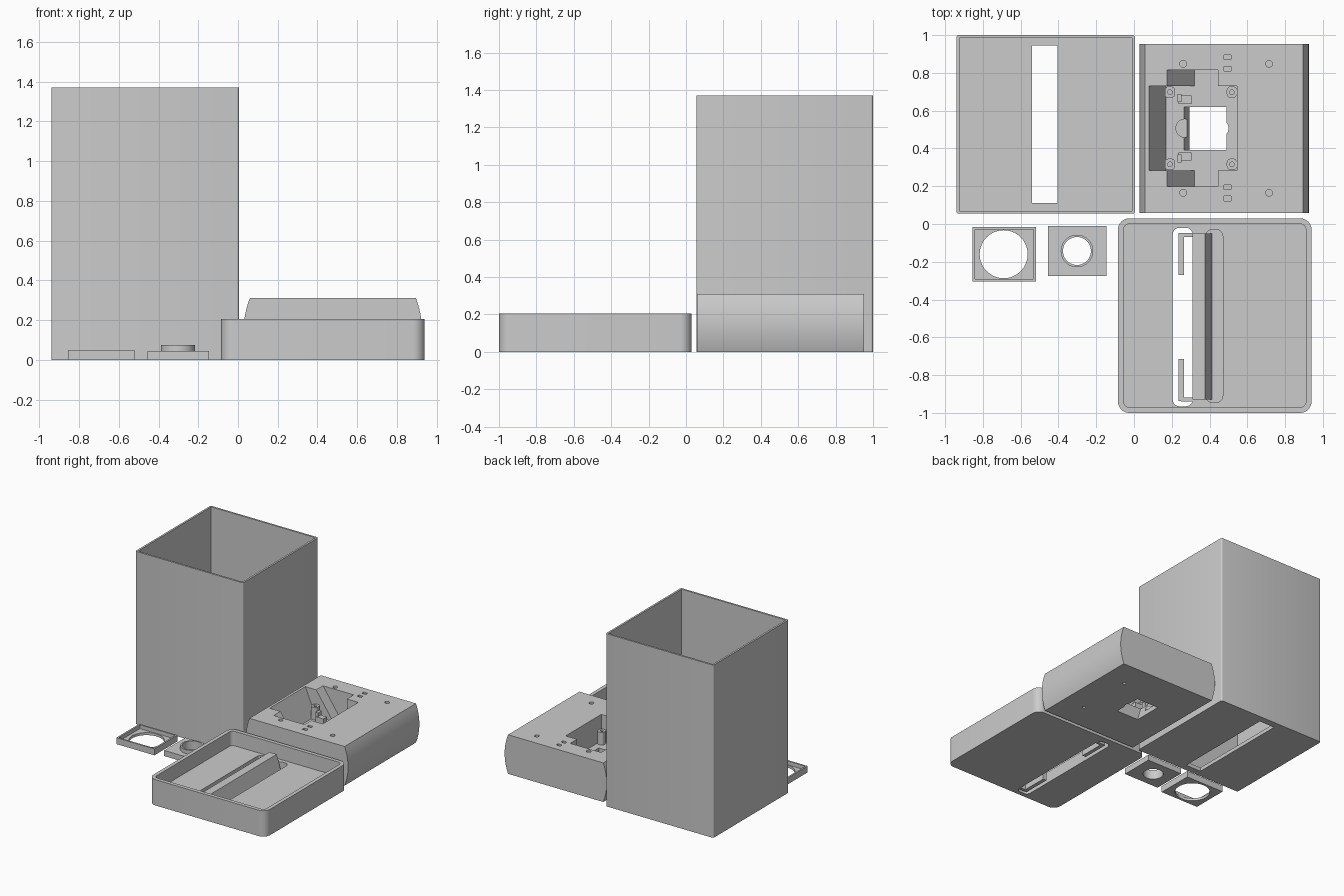
import bpy, bmesh, math
from mathutils import Vector

if "Cube" in bpy.data.objects:
    bpy.data.objects.remove(bpy.data.objects["Cube"])

grey = bpy.data.materials.new("light_grey")
grey.diffuse_color = (0.6, 0.6, 0.6, 1)
grey.use_nodes = True
grey.node_tree.nodes["Principled BSDF"].inputs["Base Color"].default_value = grey.diffuse_color


def solid(name, base, shift):
    """Closed prism from a loop of 3D points pushed along a vector."""
    bm = bmesh.new()
    low = [bm.verts.new(p) for p in base]
    high = [bm.verts.new(Vector(p) + Vector(shift)) for p in base]
    n = len(base)
    bm.faces.new(low[::-1])
    bm.faces.new(high)
    for i in range(n):
        bm.faces.new((low[i], low[(i + 1) % n], high[(i + 1) % n], high[i]))
    bmesh.ops.recalc_face_normals(bm, faces=bm.faces)
    mesh = bpy.data.meshes.new(name)
    bm.to_mesh(mesh)
    bm.free()
    mesh.materials.append(grey)
    ob = bpy.data.objects.new(name, mesh)
    bpy.context.collection.objects.link(ob)
    return ob


def block(name, x0, x1, y0, y1, z0, z1, r=0, seg=8):
    """Upright block, optionally with rounded vertical edges."""
    if r == 0:
        pts = [(x0, y0), (x1, y0), (x1, y1), (x0, y1)]
    else:
        pts = []
        corners = [(x1 - r, y1 - r), (x0 + r, y1 - r), (x0 + r, y0 + r), (x1 - r, y0 + r)]
        for q, (cx, cy) in enumerate(corners):
            for i in range(seg + 1):
                a = math.pi / 2 * (q + i / seg)
                pts.append((cx + r * math.cos(a), cy + r * math.sin(a)))
    return solid(name, [(x, y, z0) for x, y in pts], (0, 0, z1 - z0))


def disc(name, x, y, r, z0, z1, n=48):
    ring = [(x + r * math.cos(math.tau * i / n), y + r * math.sin(math.tau * i / n), z0)
            for i in range(n)]
    return solid(name, ring, (0, 0, z1 - z0))


def along_y(name, profile, y0, y1):
    """Extrude an x-z profile along y."""
    return solid(name, [(x, y0, z) for x, z in profile], (0, y1 - y0, 0))


def combine(ob, other, op="DIFFERENCE"):
    bpy.context.view_layer.objects.active = ob
    m = ob.modifiers.new("shape", "BOOLEAN")
    m.operation, m.object, m.solver = op, other, "EXACT"
    bpy.ops.object.modifier_apply(modifier=m.name)
    bpy.data.objects.remove(other, do_unlink=True)


def smooth(ob):
    bpy.ops.object.select_all(action="DESELECT")
    ob.select_set(True)
    bpy.context.view_layer.objects.active = ob
    bpy.ops.object.shade_smooth_by_angle(angle=math.radians(30))


# Tall open bin with a long slot in its floor
bin_box = block("tall_bin", -0.94, 0.005, 0.055, 1.0, 0, 1.37, 0.012, 4)
combine(bin_box, block("cut", -0.925, -0.01, 0.07, 0.985, 0.03, 1.5))
combine(bin_box, block("cut", -0.54, -0.405, 0.11, 0.945, -0.1, 0.1))
smooth(bin_box)

# Shallow lid tray
tray = block("lid_tray", -0.085, 0.94, -1.0, 0.03, 0, 0.205, 0.06)
combine(tray, block("cut", -0.055, 0.91, -0.97, 0.0, 0.09, 0.3, 0.03))
combine(tray, block("cut", 0.205, 0.31, -0.965, -0.02, -0.1, 0.2, 0.035))
combine(tray, block("cut", 0.38, 0.47, -0.945, -0.03, 0.03, 0.2, 0.035))
smooth(tray)

# Slanted guide rail beside the tray slot
along_y("guide_rail", [(0.31, 0.0), (0.415, 0.02), (0.375, 0.15), (0.31, 0.15)], -0.93, -0.05)

# Hooked clips at both ends of the tray slot
mid = -0.4925
for side, label in ((1, "back"), (-1, "front")):
    ys = sorted((mid + side * 0.2225, mid + side * 0.445))
    block("clip_arm_" + label, 0.235, 0.265, *ys, 0, 0.09)
    ys = sorted((mid + side * 0.425, mid + side * 0.446))
    block("clip_foot_" + label, 0.25, 0.33, *ys, 0, 0.09)

# Mechanism housing with bulging sides
H = 0.31
cx, half, bulge = 0.4775, 0.418, 0.03
side_curve = [(half + bulge * (1 - (2 * i / 16 - 1) ** 2), H * i / 16) for i in range(17)]
profile = [(cx + d, z) for d, z in side_curve] + [(cx - d, z) for d, z in side_curve[::-1]]
house = along_y("mechanism_housing", profile, 0.058, 0.952)

# Funnel pocket, side wings and the outlet
FLOOR = 0.10
combine(house, along_y("cut", [(0.065, 0.35), (0.08, H), (0.17, FLOOR), (0.545, FLOOR),
                               (0.545, 0.35)], 0.283, 0.73))
combine(house, along_y("cut", [(0.147, 0.35), (0.175, H), (0.32, FLOOR + 0.002),
                               (0.445, FLOOR + 0.002), (0.445, 0.35)], 0.198, 0.815))
combine(house, along_y("cut", [(0.301, -0.02), (0.26, 0.12), (0.49, 0.12), (0.49, -0.02)],
                       0.393, 0.62))
combine(house, disc("cut", 0.45, 0.507, 0.05, -0.1, 0.2))
combine(house, disc("cut", 0.27, 0.507, 0.048, 0.05, 0.2))

# Blind screw holes and cable tie slots
for y in (0.165, 0.848):
    for x in (0.26, 0.715):
        combine(house, disc("cut", x, y, 0.018, 0.25, 0.4, 20))
for y in (0.135, 0.195, 0.823, 0.883):
    combine(house, block("cut", 0.477, 0.513, y - 0.012, y + 0.012, 0.24, 0.4))
for y in (0.28, 0.735):
    combine(house, disc("cut", 0.71, y, 0.012, -0.1, 0.06, 16))
smooth(house)

# Four drilled corner posts and two brackets inside the pocket
for y, s in ((0.316, -1), (0.698, 1)):
    for x in (0.19, 0.518):
        post = block("mount_post", x - 0.027, x + 0.027, y - 0.03, y + 0.03,
                     FLOOR - 0.02, 0.2, 0.02, 5)
        combine(post, disc("cut", x, y, 0.012, 0.14, 0.3, 16))
        smooth(post)
    y2 = 0.507 + s * 0.15
    block("pocket_bracket", 0.235, 0.305, y2 - 0.022, y2 + 0.022, FLOOR - 0.02, 0.15)
    block("bracket_peg", 0.23, 0.252, y2 - 0.022 + s * 0.01, y2 + 0.022 + s * 0.01,
          FLOOR - 0.02, 0.18)

# Square frame with a wide round window
frame = block("window_frame", -0.855, -0.52, -0.305, -0.015, 0, 0.05)
combine(frame, block("cut", -0.842, -0.533, -0.292, -0.028, 0.02, 0.1))
combine(frame, disc("cut", -0.69, -0.16, 0.127, -0.1, 0.1, 64))
smooth(frame)

# Small collar plate
collar = block("collar_plate", -0.455, -0.145, -0.275, -0.01, 0, 0.045)
combine(collar, disc("cut", -0.302, -0.143, 0.075, -0.1, 0.1))
ring = disc("collar_ring", -0.302, -0.143, 0.086, 0, 0.075)
combine(ring, disc("cut", -0.302, -0.143, 0.074, -0.1, 0.2))
combine(collar, ring, "UNION")
smooth(collar)
